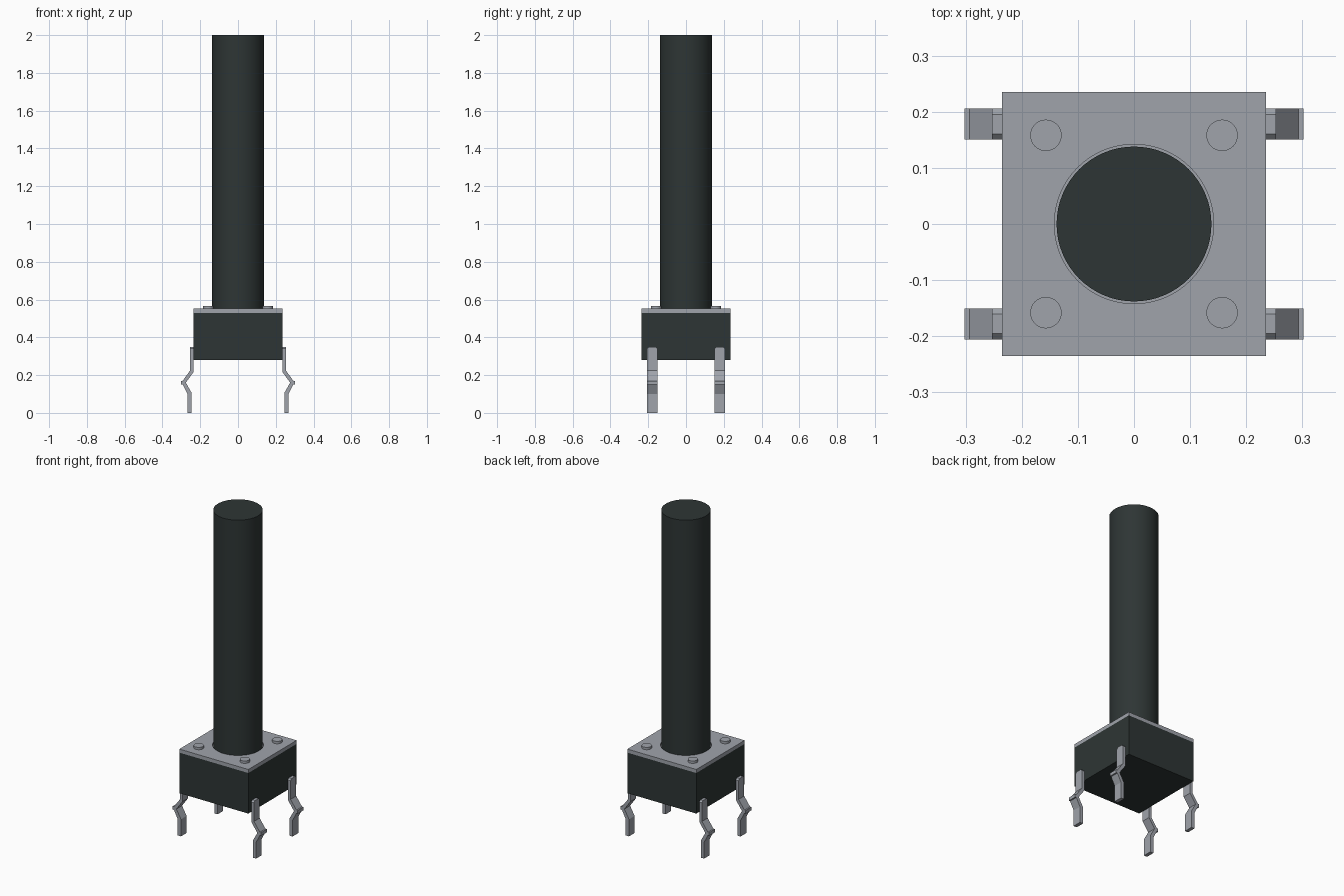
import bpy, bmesh, math

if "Cube" in bpy.data.objects:
    bpy.data.objects.remove(bpy.data.objects["Cube"])


def material(name, rgb):
    m = bpy.data.materials.new(name)
    m.diffuse_color = (*rgb, 1)
    m.use_nodes = True
    m.node_tree.nodes["Principled BSDF"].inputs["Base Color"].default_value = m.diffuse_color
    return m


BLACK = material("charcoal plastic", (0.027, 0.036, 0.035))
METAL = material("grey metal", (0.35, 0.37, 0.41))


def box(name, w, z0, z1, mat):
    bpy.ops.mesh.primitive_cube_add(size=1, location=(0, 0, (z0 + z1) / 2))
    o = bpy.context.object
    o.name = name
    o.scale = (w, w, z1 - z0)
    bpy.ops.object.transform_apply(location=True, rotation=False, scale=True)
    o.data.materials.append(mat)
    return o


def cylinder(name, x, y, r, z0, z1, mat, sides=64):
    bpy.ops.mesh.primitive_cylinder_add(vertices=sides, radius=r, depth=z1 - z0,
                                        location=(x, y, (z0 + z1) / 2))
    o = bpy.context.object
    o.name = name
    o.data.materials.append(mat)
    bpy.ops.object.shade_smooth_by_angle(angle=math.radians(30))
    return o


# Housing and the metal cover with a shallow round recess
box("housing", 0.47, 0.28, 0.53, BLACK)
cover = box("cover_plate", 0.47, 0.53, 0.552, METAL)
cutter = cylinder("recess_cutter", 0, 0, 0.142, 0.54, 0.6, METAL)
cutter.hide_render = True
cutter.hide_set(True)
cut = cover.modifiers.new("recess", "BOOLEAN")
cut.object = cutter
cut.operation = "DIFFERENCE"
cut.solver = "EXACT"

# Long round button stem
cylinder("button_stem", 0, 0, 0.138, 0.535, 2.0, BLACK)

# Rivets at the cover corners
for sx in (-1, 1):
    for sy in (-1, 1):
        cylinder("rivet", sx * 0.157, sy * 0.158, 0.028, 0.545, 0.567, METAL, 32)

# Kinked leg side profile: outer edge going down, inner edge going up
PROFILE = [(0.253, 0.35), (0.253, 0.225), (0.293, 0.17), (0.302, 0.17),
           (0.302, 0.15), (0.293, 0.15), (0.267, 0.10), (0.267, 0.0),
           (0.245, 0.0), (0.245, 0.105), (0.276, 0.16), (0.235, 0.217),
           (0.235, 0.35)]


def leg(sx, sy):
    bm = bmesh.new()
    y0, width = sy * 0.178 - 0.0275, 0.055
    face = bm.faces.new([bm.verts.new((sx * x, y0, z)) for x, z in PROFILE])
    side = bmesh.ops.extrude_face_region(bm, geom=[face])["geom"]
    bmesh.ops.translate(bm, vec=(0, width, 0),
                        verts=[v for v in side if isinstance(v, bmesh.types.BMVert)])
    # Chamfer the two upper corners
    top = [e for e in bm.edges if all(v.co.z > 0.349 for v in e.verts)
           and abs(e.verts[0].co.y - e.verts[1].co.y) < 1e-5]
    bmesh.ops.bevel(bm, geom=top, offset=0.01, segments=1, affect="EDGES")
    bmesh.ops.recalc_face_normals(bm, faces=bm.faces)
    me = bpy.data.meshes.new("leg")
    bm.to_mesh(me)
    bm.free()
    me.materials.append(METAL)
    bpy.context.collection.objects.link(bpy.data.objects.new("leg", me))


for sx in (-1, 1):
    for sy in (-1, 1):
        leg(sx, sy)
